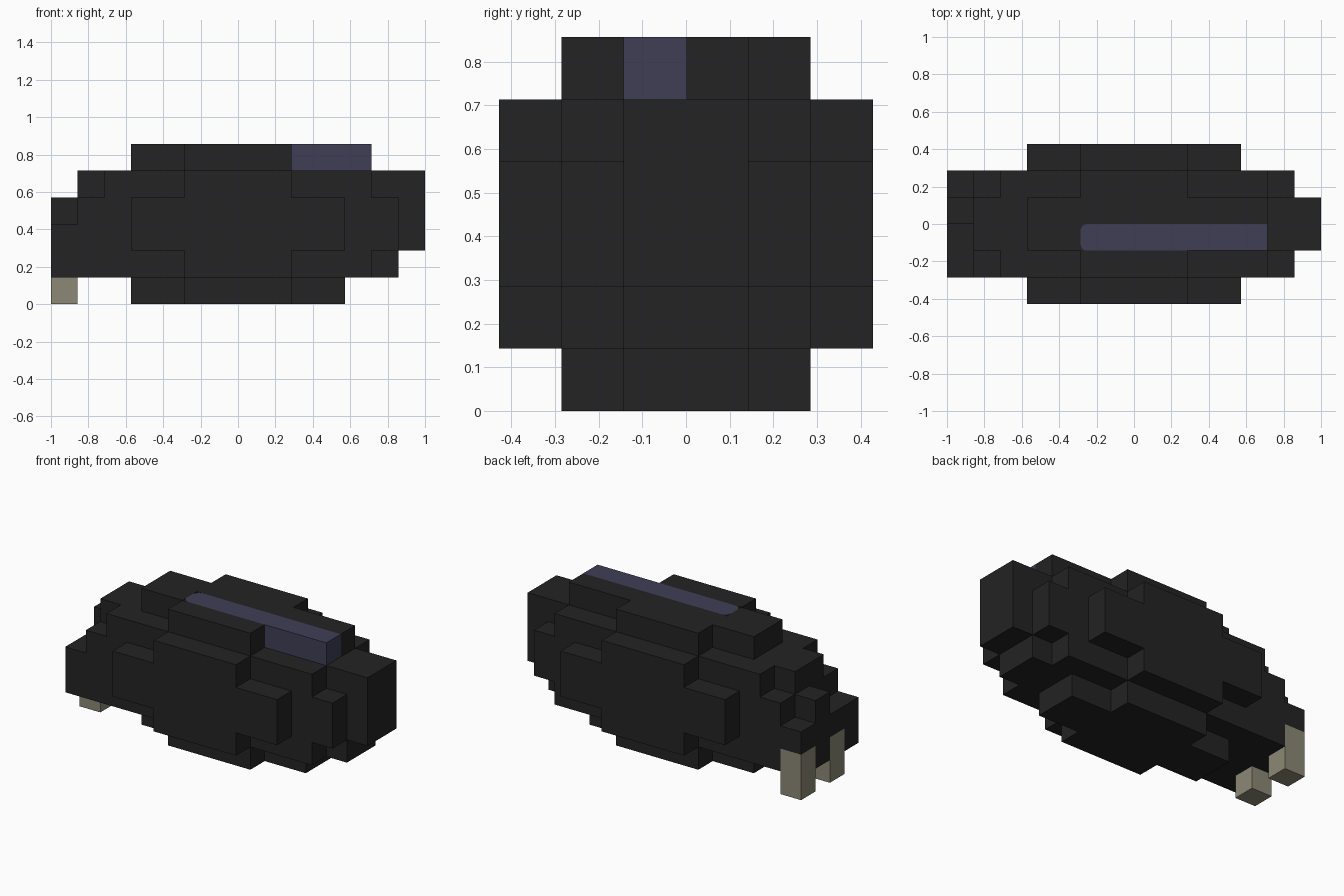
import bpy, bmesh, math
from mathutils import Vector

cube = bpy.data.objects.get("Cube")
if cube:
    bpy.data.objects.remove(cube, do_unlink=True)

U = 1 / 7  # edge length of one block


def material(name, rgb):
    m = bpy.data.materials.new(name)
    m.use_nodes = True
    m.diffuse_color = (*rgb, 1)
    bsdf = m.node_tree.nodes["Principled BSDF"]
    bsdf.inputs["Base Color"].default_value = (*rgb, 1)
    bsdf.inputs["Roughness"].default_value = 0.8
    return m


BLACK = material("charcoal black", (0.0170, 0.0170, 0.0170))
BLUE = material("dusky blue", (0.050, 0.049, 0.092))
TAN = material("khaki grey", (0.262, 0.250, 0.180))


def add_object(name, bm, mat):
    bmesh.ops.recalc_face_normals(bm, faces=bm.faces)
    mesh = bpy.data.meshes.new(name)
    bm.to_mesh(mesh)
    bm.free()
    mesh.materials.append(mat)
    ob = bpy.data.objects.new(name, mesh)
    bpy.context.collection.objects.link(ob)
    return ob


def shell(name, boxes, mat):
    """Outer skin of the union of boxes (x0, x1, y0, y1, z0, z1) in block units."""
    cells = {(x, y, z) for x0, x1, y0, y1, z0, z1 in boxes
             for x in range(x0, x1) for y in range(y0, y1) for z in range(z0, z1)}
    bm = bmesh.new()
    for cell in cells:
        for axis in range(3):
            for side in (0, 1):
                near = list(cell)
                near[axis] += 2 * side - 1
                if tuple(near) in cells:
                    continue
                quad = []
                for a, b in ((0, 0), (1, 0), (1, 1), (0, 1)):
                    p = Vector(cell)
                    p[axis] += side
                    p[(axis + 1) % 3] += a
                    p[(axis + 2) % 3] += b
                    quad.append(bm.verts.new(p * U))
                bm.faces.new(quad if side else quad[::-1])
    bmesh.ops.remove_doubles(bm, verts=bm.verts, dist=1e-4)
    bmesh.ops.dissolve_limit(bm, angle_limit=math.radians(1),
                             verts=bm.verts, edges=bm.edges)
    return add_object(name, bm, mat)


def box(name, x0, x1, y0, y1, z0, z1, mat, round_end=0):
    """Plain box in block units; round_end rounds its upright edges at x0."""
    bm = bmesh.new()
    bmesh.ops.create_cube(bm, size=1)
    for v in bm.verts:
        v.co = Vector(((x0 + x1) / 2 + v.co.x * (x1 - x0),
                       (y0 + y1) / 2 + v.co.y * (y1 - y0),
                       (z0 + z1) / 2 + v.co.z * (z1 - z0))) * U
    if round_end:
        edges = [e for e in bm.edges if all(abs(v.co.x - x0 * U) < 1e-5 for v in e.verts)
                 and abs(e.verts[0].co.y - e.verts[1].co.y) < 1e-5]
        bmesh.ops.bevel(bm, geom=edges, offset=round_end, segments=4,
                        profile=0.5, affect='EDGES')
    return add_object(name, bm, mat)


body = [
    # core, stepped in at both ends
    (-6, 5, -2, 2, 1, 2), (5, 6, -1, 1, 1, 2), (-6, 6, -2, 2, 2, 4),
    (-5, 5, -2, 2, 4, 5), (-6, 7, -1, 1, 4, 5), (6, 7, -1, 1, 2, 5),
    # keel
    (-4, 4, -1, 1, 0, 1), (-2, 2, -2, 2, 0, 1),
    # top ridge, leaving the channel for the stripe
    (-4, -2, -1, 1, 5, 6), (-2, 5, 0, 1, 5, 6),
    # uneven blocks at the leg end
    (-7, -6, -2, -1, 1, 3), (-7, -6, -1, 0, 2, 3),
    (-7, -6, 0, 1, 1, 4), (-7, -6, 1, 2, 2, 3),
]
# bulges on both flanks, and the ridge shoulders
for y in (-3, 2):
    body += [(-4, 4, y, y + 1, 2, 4), (-2, 2, y, y + 1, 1, 5)]
for y in (-2, 1):
    body.append((-2, 2, y, y + 1, 5, 6))
shell("body", body, BLACK)

# stripe along the ridge, with a bed under its rounded end
box("top_stripe", -2, 5, -1, 0, 5, 6, BLUE, round_end=0.035)
box("stripe_bed", -2, -1.5, -1, 0, 5, 5.97, BLACK)

# two stubby legs
for name, y in (("front_leg", -1), ("back_leg", 1)):
    box(name, -7, -6, y, y + 1, 0, 2, TAN)
